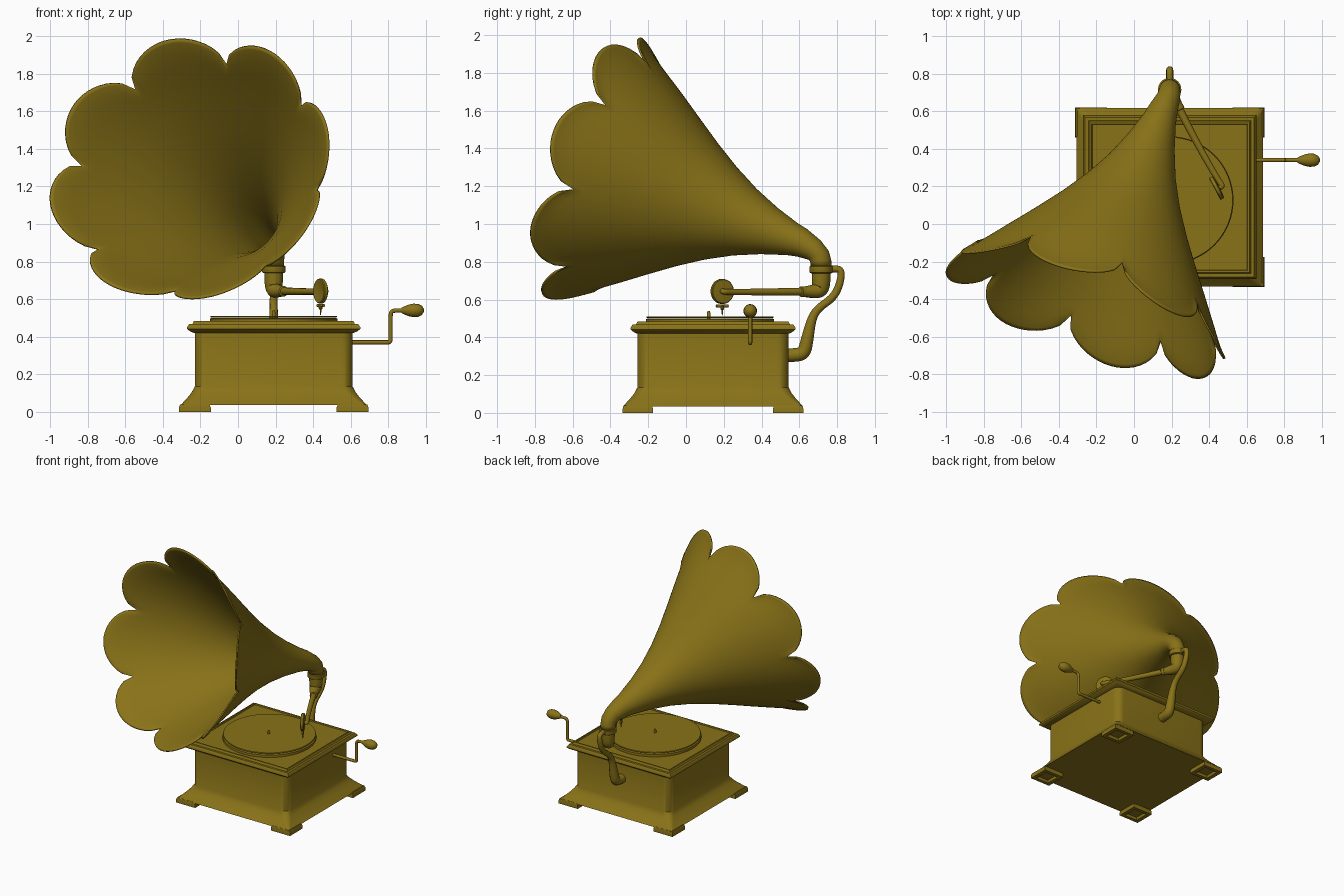
import bpy, bmesh, math
from mathutils import Vector

if "Cube" in bpy.data.objects:
    bpy.data.objects.remove(bpy.data.objects["Cube"])

brass = bpy.data.materials.new("brass")
brass.diffuse_color = (0.25, 0.17, 0.009, 1)
brass.use_nodes = True
brass.node_tree.nodes["Principled BSDF"].inputs["Base Color"].default_value = brass.diffuse_color
CX, CY = 0.19, 0.143          # centre of the cabinet


def finish(ob, angle=35):
    if not ob.data.materials:
        ob.data.materials.append(brass)
    bpy.ops.object.select_all(action='DESELECT')
    ob.select_set(True)
    bpy.context.view_layer.objects.active = ob
    bpy.ops.object.shade_smooth_by_angle(angle=math.radians(angle))
    return ob


def loft(name, rings, cap=True, angle=35):
    """Skin a list of closed rings of equal length."""
    bm = bmesh.new()
    vs = [[bm.verts.new(p) for p in ring] for ring in rings]
    n = len(rings[0])
    for a, b in zip(vs, vs[1:]):
        for i in range(n):
            j = (i + 1) % n
            bm.faces.new((a[i], a[j], b[j], b[i]))
    if cap:
        bm.faces.new(vs[0][::-1])
        bm.faces.new(vs[-1])
    bmesh.ops.recalc_face_normals(bm, faces=bm.faces)
    me = bpy.data.meshes.new(name)
    bm.to_mesh(me)
    bm.free()
    ob = bpy.data.objects.new(name, me)
    bpy.context.collection.objects.link(ob)
    return finish(ob, angle)


def circle(c, axis, r, n):
    d = Vector(axis).normalized()
    u = d.cross(Vector((0, 1, 0.01))).normalized()
    v = d.cross(u)
    return [Vector(c) + r * (math.cos(2 * math.pi * i / n) * u + math.sin(2 * math.pi * i / n) * v)
            for i in range(n)]


def turned(name, base, axis, profile, n=32):
    """Turned part: profile of (radius, height) along an axis."""
    d = Vector(axis).normalized()
    return loft(name, [circle(Vector(base) + d * h, d, r, n) for r, h in profile])


def stack(name, levels, cx=CX, cy=CY):
    """Rectangular moulding: levels of (half x, half y, z)."""
    return loft(name, [[(cx + sx * hx, cy + sy * hy, z) for sx, sy in
                        ((-1, -1), (1, -1), (1, 1), (-1, 1))] for hx, hy, z in levels])


def pipe(name, pts):
    """Smooth tapering pipe through control points (x, y, z, radius)."""
    cu = bpy.data.curves.new(name, 'CURVE')
    cu.dimensions = '3D'
    cu.bevel_depth = 1.0
    cu.bevel_resolution = 4
    cu.use_fill_caps = True
    cu.resolution_u = 6
    sp = cu.splines.new('NURBS')
    sp.points.add(len(pts) - 1)
    for p, (x, y, z, r) in zip(sp.points, pts):
        p.co = (x, y, z, 1)
        p.radius = r
    sp.order_u = 3
    sp.use_endpoint_u = True
    ob = bpy.data.objects.new(name, cu)
    bpy.context.collection.objects.link(ob)
    bpy.ops.object.select_all(action='DESELECT')
    ob.select_set(True)
    bpy.context.view_layer.objects.active = ob
    bpy.ops.object.convert(target='MESH')
    return finish(bpy.context.view_layer.objects.active, 50)


# cabinet body: box with rounded corners and a foot that sweeps outwards
def body_ring(z, off):
    hx, hy, rad = 0.42 + off, 0.40 + off, 0.06 - 0.6 * off
    ring = []
    for k, (sx, sy) in enumerate(((1, 1), (-1, 1), (-1, -1), (1, -1))):
        for i in range(7):
            a = math.radians(90 * k + 15 * i)
            ring.append((CX + sx * (hx - rad) + rad * math.cos(a), CY + sy * (hy - rad) + rad * math.sin(a), z))
    return ring


loft("cabinet", [body_ring(z, o) for z, o in
                 ((0.035, 0.076), (0.055, 0.058), (0.08, 0.035), (0.105, 0.016), (0.135, 0), (0.43, 0))])

# four feet, hollow underneath
for sx in (-1, 1):
    for sy in (-1, 1):
        stack("foot", [(0.05, 0.05, 0.02), (0.055, 0.055, 0), (0.085, 0.08, 0), (0.085, 0.08, 0.022),
                       (0.078, 0.075, 0.04)], CX + sx * 0.42, CY + sy * 0.398)

# lid with stepped moulding
stack("lid", [(0.425, 0.405, 0.42), (0.445, 0.42, 0.428), (0.462, 0.437, 0.442), (0.462, 0.437, 0.45),
              (0.45, 0.425, 0.468), (0.432, 0.407, 0.468), (0.425, 0.40, 0.484), (0.415, 0.39, 0.484),
              (0.412, 0.387, 0.476)])

# turntable, record and spindle
P = (CX, 0.127, 0)
turned("turntable", P, (0, 0, 1), [(0.335, 0.47), (0.34, 0.475), (0.34, 0.495), (0.33, 0.5)], 64)
turned("record", P, (0, 0, 1), [(0.335, 0.503), (0.337, 0.507), (0.335, 0.511)], 64)
turned("spindle", (CX, 0.12, 0), (0, 0, 1), [(0.009, 0.5), (0.009, 0.53), (0.005, 0.54)], 12)

# crank and its handle
R = 0.011
pipe("crank", [(x, 0.34, z, R) for x, z in ((.58, .37), (.7, .37), (.79, .37), (.812, .37), (.812, .4),
                                            (.812, .5), (.815, .535), (.84, .54), (.9, .54))])
turned("crank_handle", (0.87, 0.34, 0.54), (1, 0, 0),
       [(0.014, 0), (0.02, 0.012), (0.031, 0.04), (0.036, 0.065), (0.034, 0.09), (0.024, 0.11), (0.008, 0.12)], 20)

# horn support bracket at the back
pipe("support_bracket", [(CX, 0.52, 0.305, .036), (CX, 0.575, 0.305, .036), (CX, 0.625, 0.315, .036),
                         (CX, 0.64, 0.38, .034), (CX, 0.665, 0.50, .024), (CX, 0.70, 0.555, .021),
                         (CX, 0.78, 0.61, .021), (CX, 0.815, 0.68, .02), (CX, 0.825, 0.755, .018),
                         (CX, 0.79, 0.765, .018), (CX, 0.74, 0.76, .018)])

# collar, elbow and tone arm
turned("collar", (CX, 0.716, 0), (0, 0, 1),
       [(0.052, 0.738), (0.06, 0.742), (0.062, 0.746), (0.062, 0.775), (0.054, 0.779)])
pipe("elbow", [(CX, 0.716, 0.76, .05), (CX, 0.716, 0.70, .05), (CX, 0.712, 0.65, .044),
               (0.207, 0.67, 0.642, .036), (0.237, 0.62, 0.642, .027)])
arm_dir = Vector((0.215, -0.41, 0)).normalized()
turned("arm_joint", (0.231, 0.632, 0.642), arm_dir, [(0.024, 0), (0.028, 0.004), (0.028, 0.026), (0.02, 0.03)], 24)
pipe("tone_arm", [(0.237, 0.62, 0.642, .021), (0.34, 0.42, 0.64, .018), (0.45, 0.23, 0.64, .016),
                  (0.478, 0.195, 0.642, .015), (0.44, 0.19, 0.645, .014)])

# sound box and needle
side = Vector((0.88, 0.47, 0)).normalized()
turned("sound_box", Vector((0.44, 0.192, 0.643)) - side * 0.012, side,
       [(0.045, 0.003), (0.052, 0), (0.062, 0), (0.066, 0.004), (0.066, 0.02), (0.062, 0.024), (0.03, 0.026)], 32)
a, b = (Vector((0.44, 0.192, 0.566)) + arm_dir * s for s in (-0.035, 0.035))
pipe("needle_clamp", [(*a, .008), (*a.lerp(b, .5), .008), (*b, .008)])
turned("needle", (0.44, 0.192, 0.515), (0, 0, 1), [(0.002, 0), (0.005, 0.03), (0.01, 0.035), (0.01, 0.06)], 10)

# horn: bent throat flaring into eight round petals
D = Vector((-0.33, -0.89, 0.32)).normalized()
START = Vector((0.19, 0.70, 0.87))
FLARE = [(0, .055), (.15, .082), (.3, .127), (.45, .185), (.6, .260), (.75, .350), (.9, .450),
         (1.05, .553), (1.18, .640), (1.3, .720), (1.4, .785)]


def horn_radius(t):
    for (t0, r0), (t1, r1) in zip(FLARE, FLARE[1:]):
        if t <= t1:
            return r0 + (r1 - r0) * (t - t0) / (t1 - t0)
    return FLARE[-1][1]


def horn_point(c, d, r, th, k=0):
    """k widens the mouth sideways and sets its rim more upright."""
    u = Vector((0.938, -0.348, 0))
    u = (u - d * u.dot(d)).normalized()
    v = d.cross(u)
    wide = 1 + k * (0.03 if math.cos(th) > 0 else 0.055)
    return c + r * (math.cos(th) * wide * u + math.sin(th) * (v * (1 - 0.02 * k) - Vector((0, 0.04 * k, 0))))


N = 144
angles = [2 * math.pi * i / N - math.radians(6) for i in range(N)]
rings = []
for c, k, r in (((.19, .716, .775), 0, .05), ((.19, .713, .805), .08, .051),
                ((.19, .702, .835), .35, .053), ((.183, .672, .865), .7, .058)):
    d = Vector((0, 0, 1)).lerp(D, k).normalized()
    rings.append([horn_point(Vector(c), d, r, th) for th in angles])
for t in (.1, .16, .23, .3, .38, .45, .53, .6, .68, .75, .83, .9, .97):
    rings.append([horn_point(START + D * t, D, horn_radius(t), th, max(0, t - .5) / .7) for th in angles])
for s in (.2, .4, .6, .75, .87, .95, 1):
    ring = []
    for i, th in enumerate(angles):
        petal = abs(math.sin(math.pi * i * 8 / N)) ** 0.55
        t = 0.97 + (1.185 + 0.165 * petal - 0.97) * s
        curl = max(0, s - 0.75) / 0.25
        ring.append(horn_point(START + D * (t - 0.008 * curl ** 2), D, horn_radius(t) + 0.008 * curl ** 2, th,
                               min(1, (t - .5) / .7)))
    rings.append(ring)
horn = loft("horn", rings, cap=False, angle=60)
mod = horn.modifiers.new("thickness", 'SOLIDIFY')
mod.thickness = 0.01
mod.offset = 0
